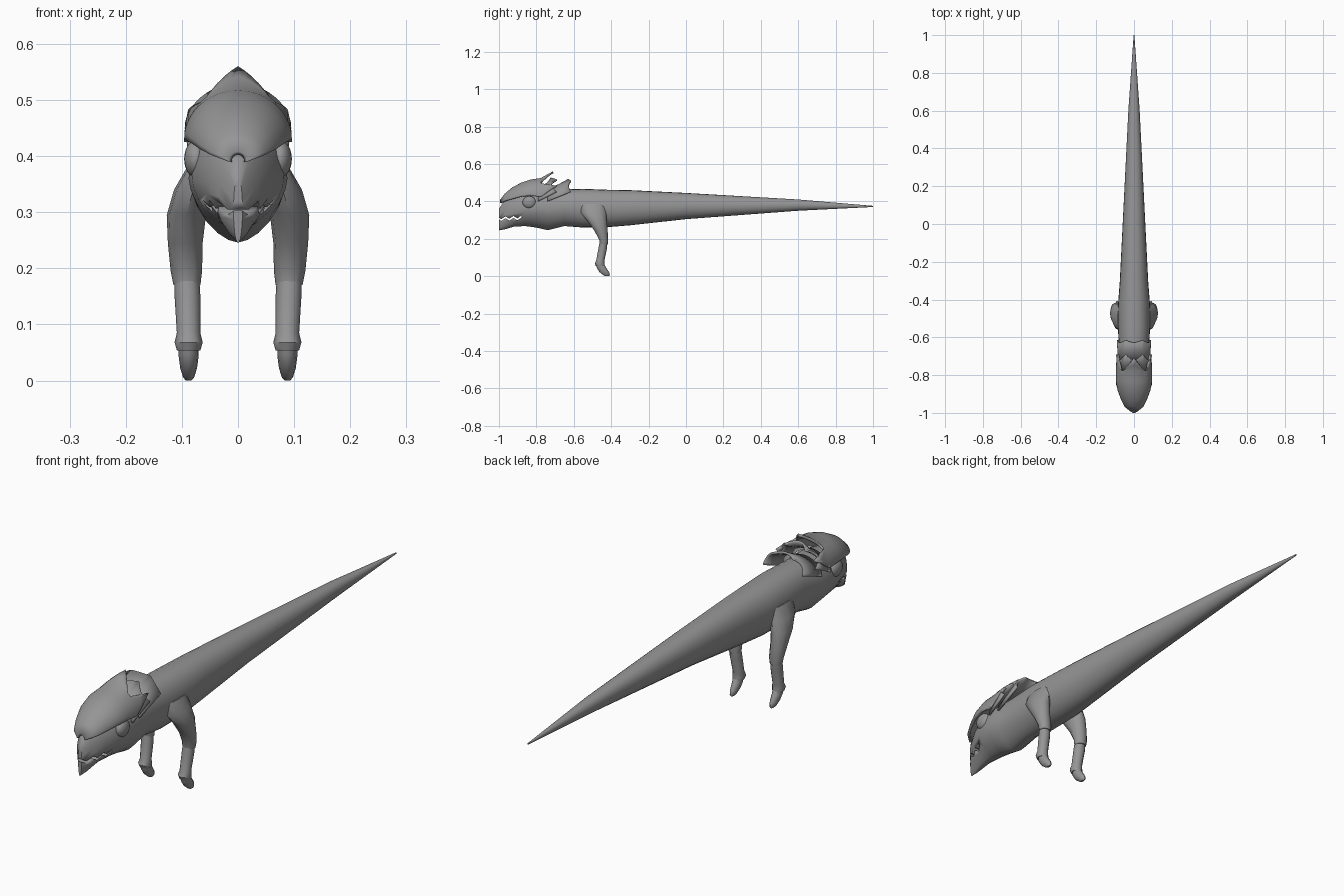
import bpy, bmesh
from math import sin, cos, pi, copysign
from mathutils import Vector

cube = bpy.data.objects.get("Cube")
if cube:
    bpy.data.objects.remove(cube)

grey = bpy.data.materials.new("stone grey")
grey.use_nodes = True
colour = (0.3, 0.3, 0.3, 1)
grey.diffuse_color = colour
grey.node_tree.nodes["Principled BSDF"].inputs["Base Color"].default_value = colour


def loft(name, rings, closed=True, angle=40):
    """Skin a list of point rings; closed rings get end caps."""
    bm = bmesh.new()
    rows = [[bm.verts.new(p) for p in ring] for ring in rings]
    n = len(rows[0])
    for a, b in zip(rows, rows[1:]):
        for i in range(n if closed else n - 1):
            j = (i + 1) % n
            bm.faces.new((a[i], a[j], b[j], b[i]))
    if closed:
        bm.faces.new(rows[0])
        bm.faces.new(rows[-1])
    bmesh.ops.recalc_face_normals(bm, faces=bm.faces)
    mesh = bpy.data.meshes.new(name)
    bm.to_mesh(mesh)
    bm.free()
    mesh.materials.append(grey)
    ob = bpy.data.objects.new(name, mesh)
    bpy.context.collection.objects.link(ob)
    finish(ob, angle)
    return ob


def finish(ob, angle):
    bpy.ops.object.select_all(action="DESELECT")
    ob.select_set(True)
    bpy.context.view_layer.objects.active = ob
    bpy.ops.object.shade_smooth_by_angle(angle=angle * pi / 180)


def power(v, e):
    return copysign(abs(v) ** e, v)


# Body, head and tail: y, underside, top, half width, sharpness of the belly
stations = [
    (-1.0, .245, .36, .008, 1.0), (-.97, .25, .405, .034, 1.1),
    (-.92, .265, .435, .058, 1.2), (-.86, .268, .452, .082, 1.2),
    (-.80, .26, .46, .088, 1.2), (-.74, .246, .46, .084, 1.2),
    (-.65, .268, .464, .08, 1.1), (-.55, .26, .467, .085, 1),
    (-.42, .262, .462, .084, 1), (-.3, .272, .46, .075, 1),
    (0, .305, .445, .06, 1), (.6, .35, .41, .03, 1), (1, .37, .376, .002, 1)]
SIDES = 24


def body_ring(y, low, top, half, belly):
    mid, tall = (low + top) / 2, (top - low) / 2
    ring = []
    for i in range(SIDES):
        t = 2 * pi * i / SIDES
        e = belly if sin(t) < 0 else 0.9
        ring.append((half * power(cos(t), e), y, mid + tall * power(sin(t), e)))
    return ring


body = loft("body_and_tail", [body_ring(*s) for s in stations])

# Zigzag mouth slit cut through the beak
steps = 7
line = [(-1.03 + .15 * i / steps, .298 + .014 * (i % 2) + .001 * i) for i in range(steps + 1)]
outline = [(y, z + .005) for y, z in line] + [(y, z - .005) for y, z in reversed(line)]
cutter = loft("mouth_cutter", [[(x, y, z) for y, z in outline] for x in (-.2, .2)])
cutter.hide_render = True
cut = body.modifiers.new("mouth", "BOOLEAN")
cut.operation, cut.object, cut.solver = "DIFFERENCE", cutter, "EXACT"
bpy.context.view_layer.objects.active = body
bpy.ops.object.modifier_apply(modifier="mouth")
bpy.data.objects.remove(cutter)


def arch(y, half, base, top, count=24):
    """Half ring over the head, from the right edge to the left edge."""
    return [Vector((-half * cos(pi * i / count), y, base + (top - base) * sin(pi * i / count)))
            for i in range(count + 1)]


def thicken(ob, amount):
    mod = ob.modifiers.new("thickness", "SOLIDIFY")
    mod.thickness, mod.offset = amount, 0


# Helmet with three backward spikes
rings = [arch(*s) for s in [
    (-.99, .014, .39, .405), (-.965, .045, .402, .438), (-.93, .063, .412, .468),
    (-.88, .082, .425, .495), (-.83, .091, .43, .512), (-.775, .091, .425, .52)]]
for part in (.5, 1):
    edge = arch(-.775, .091, .425, .52)
    for i, p in enumerate(edge):
        a = abs(i - 12) / 12
        middle = max(0, 1 - a / .4)
        side = max(0, 1 - abs(a - .75) / .25)
        p.y += part * (.065 * middle + .085 * side)
        p.z += part * (.036 * middle + .02 * side)
    rings.append(edge)
thicken(loft("helmet", rings, closed=False), .01)

# Layered neck frills behind the helmet
for name, y, half, top, length, notch in (
        ("front_frill", -.79, .084, .47, .1, .03), ("rear_frill", -.74, .08, .462, .125, .012)):
    rows = []
    for part in (0, .5, 1):
        row = arch(y + length * part, half + .007 * part, .40 + .05 * part, top + .055 * part)
        if part == 1:
            for i, p in enumerate(row):
                p.y -= notch * abs(sin(i * pi / 8))
        rows.append(row)
    thicken(loft(name, rows, closed=False), .008)

# Eyes
for side, label in ((1, "left"), (-1, "right")):
    bpy.ops.mesh.primitive_uv_sphere_add(segments=20, ring_count=12, location=(side * .075, -.838, .395))
    eye = bpy.context.object
    eye.name = label + "_eye"
    eye.scale = (.021, .036, .033)
    eye.data.materials.append(grey)
    finish(eye, 60)

# Legs: x, y, z, half width, half depth
thigh = [(.066, -.5, .385, .022, .07), (.08, -.495, .34, .034, .068),
         (.092, -.475, .295, .035, .052), (.094, -.455, .245, .031, .036),
         (.092, -.44, .195, .028, .024), (.091, -.44, .17, .024, .022)]
shin = [(.092, -.44, .2, .022, .018), (.09, -.445, .15, .023, .023),
        (.088, -.458, .085, .021, .022), (.088, -.462, .068, .025, .026),
        (.088, -.458, .054, .021, .024)]
foot = [(.088, -.46, .07, .018, .02), (.088, -.452, .045, .018, .025),
        (.088, -.437, .022, .015, .026), (.088, -.425, .006, .01, .018),
        (.088, -.422, 0, .005, .01)]
for side, label in ((1, "left"), (-1, "right")):
    for part, spec in (("thigh", thigh), ("shin", shin), ("foot", foot)):
        loft(f"{label}_{part}", [
            [(side * x + w * cos(2 * pi * i / 12), y + d * sin(2 * pi * i / 12), z) for i in range(12)]
            for x, y, z, w, d in spec])
